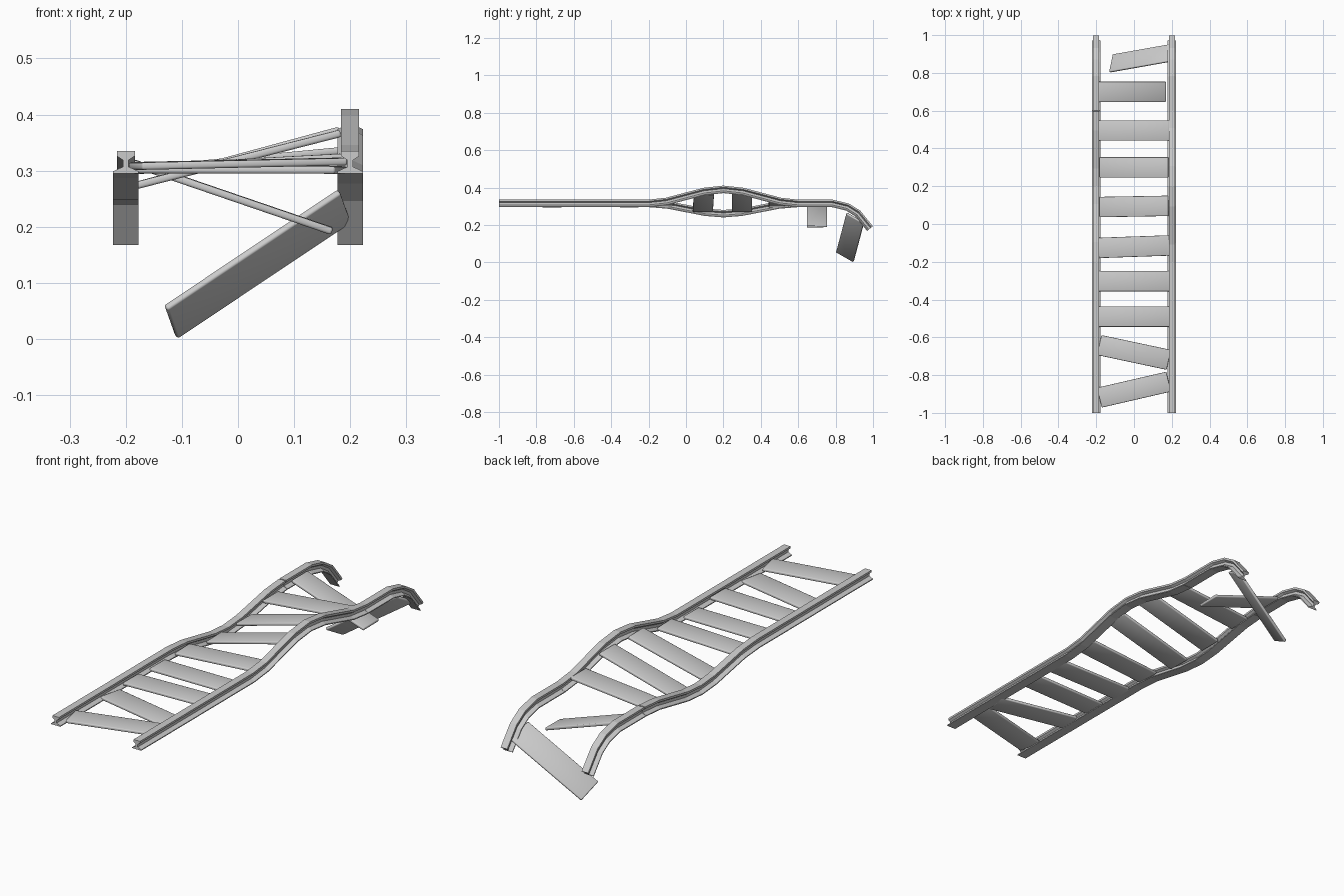
import bpy, bmesh, math
from mathutils import Vector, Matrix

if "Cube" in bpy.data.objects:
    bpy.data.objects.remove(bpy.data.objects["Cube"])

BASE = 0.295  # underside of the undamaged rail

# I-shaped rail section: (half width, height), foot to head
HALF = [(0.0225, 0), (0.0225, 0.004), (0.005, 0.012),
        (0.005, 0.024), (0.016, 0.031), (0.016, 0.04)]
PROFILE = HALF + [(-w, h) for w, h in reversed(HALF)]


def add_object(name, bm):
    bmesh.ops.recalc_face_normals(bm, faces=bm.faces)
    mesh = bpy.data.meshes.new(name)
    bm.to_mesh(mesh)
    bm.free()
    obj = bpy.data.objects.new(name, mesh)
    bpy.context.collection.objects.link(obj)
    return obj


def rail(name, x, path):
    """Sweep the section along a (y, z) path with mitred bends."""
    bm = bmesh.new()
    pts = [Vector(p) for p in path]
    dirs = [(b - a).normalized() for a, b in zip(pts, pts[1:])]
    rings = []
    for i, p in enumerate(pts):
        a, b = dirs[max(i - 1, 0)], dirs[min(i, len(dirs) - 1)]
        t = (a + b).normalized()
        n = Vector((-t.y, t.x)) / t.dot(a)
        rings.append([bm.verts.new((x + w, p.x + n.x * h, p.y + n.y * h))
                      for w, h in PROFILE])
    k = len(PROFILE)
    for r, s in zip(rings, rings[1:]):
        for j in range(k):
            bm.faces.new((r[j], r[(j + 1) % k], s[(j + 1) % k], s[j]))
    bm.faces.new(rings[0])
    bm.faces.new(rings[-1])
    return add_object(name, bm)


def plank(name, centre, along, across, size=(0.376, 0.108, 0.013)):
    """Thin softened board oriented by its length and width directions."""
    ax = Vector(along).normalized()
    az = ax.cross(Vector(across)).normalized()
    ay = az.cross(ax)
    bm = bmesh.new()
    bmesh.ops.create_cube(bm, size=1)
    bmesh.ops.scale(bm, vec=size, verts=bm.verts)
    bmesh.ops.bevel(bm, geom=bm.edges[:], offset=0.004, segments=2,
                    profile=0.5, affect='EDGES')
    for f in bm.faces:
        f.smooth = True
    rot = Matrix((ax, ay, az)).transposed().to_4x4()
    bm.transform(Matrix.Translation(centre) @ rot)
    return add_object(name, bm)


# Rails: one side buckles upward, the other downward, both droop at the end
for side, x, bump in (("left", -0.2, -0.055), ("right", 0.2, 0.075)):
    main = [(-1, BASE)]
    for i in range(9):
        y = -0.2 + 0.1 * i
        main.append((y, BASE + bump * (0.5 + 0.5 * math.cos(math.pi * (y - 0.2) / 0.4))))
    rail(side + "_rail", x, main)
    rail(side + "_rail_broken_end", x,
         [(0.602, BASE), (0.78, BASE), (0.855, 0.277), (0.905, 0.246), (0.968, 0.168)])

# Attached ties: (centre y, yaw degrees, left end z, right end z)
TIES = [(-0.877, 13, 0.308, 0.316), (-0.68, -12, 0.302, 0.301),
        (-0.49, 0, 0.309, 0.317), (-0.303, 0, 0.301, 0.302),
        (-0.12, 2, 0.304, 0.324), (0.093, 1, 0.272, 0.368),
        (0.30, 0, 0.272, 0.374), (0.495, 0, 0.300, 0.336)]
for i, (y, yaw, zl, zr) in enumerate(TIES):
    a = math.radians(yaw)
    plank(f"tie_{i + 1}", (0, y, (zl + zr) / 2),
          (0.376 * math.cos(a), 0.376 * math.sin(a), zr - zl),
          (-math.sin(a), math.cos(a), 0))

# Loose ties, each hanging from one rail
plank("loose_tie_1", (-0.01, 0.70, 0.253), (0.345, 0, -0.118), (0, 1, 0.01))
plank("loose_tie_2", (0.035, 0.8775, 0.1335), (0.31, 0.055, 0.207), (0.02, 0.09, -0.05))
